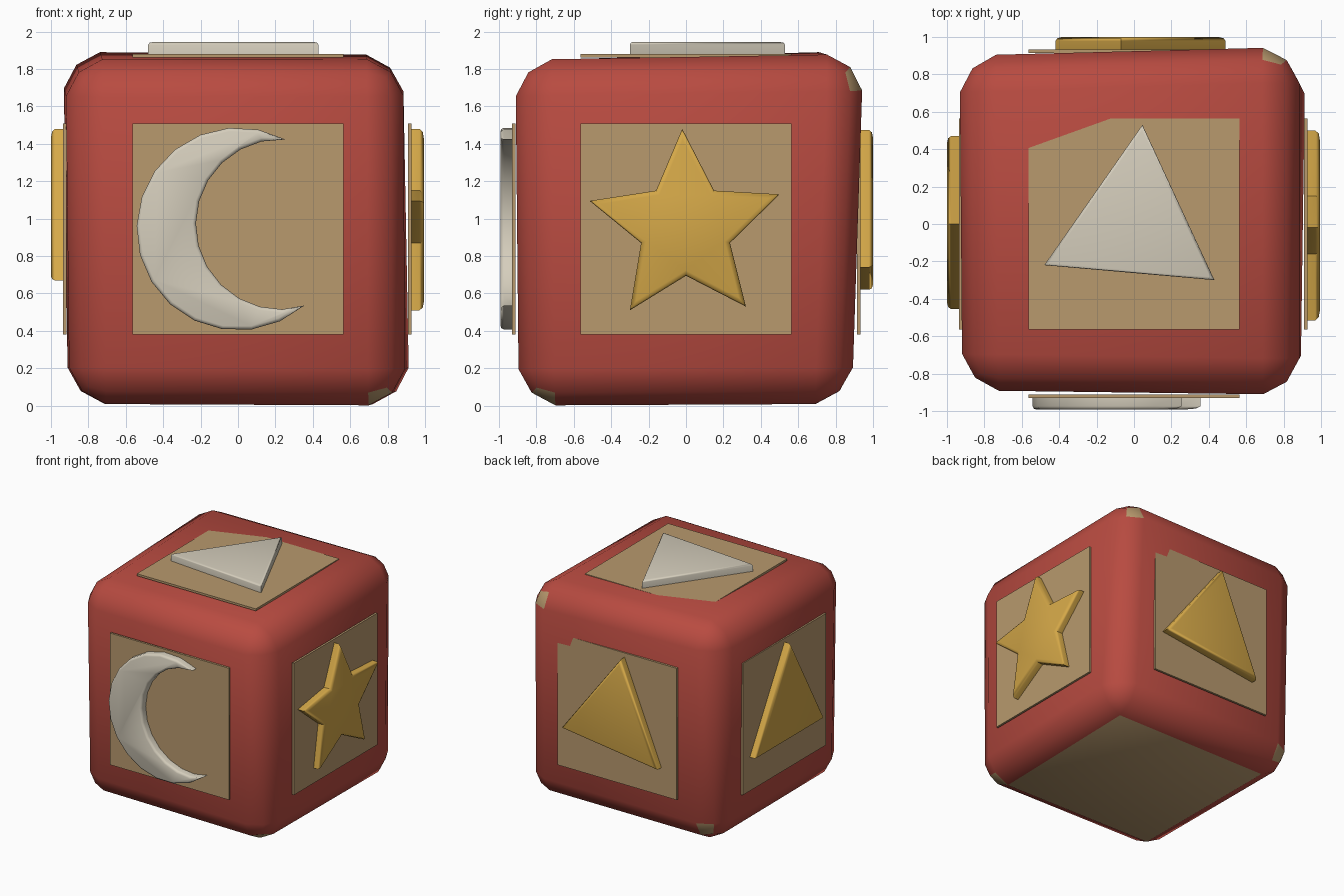
import bpy, bmesh
from math import radians, cos, sin
from mathutils import Vector

if "Cube" in bpy.data.objects:
    bpy.data.objects.remove(bpy.data.objects["Cube"])


def material(name, r, g, b):
    m = bpy.data.materials.new(name)
    m.use_nodes = True
    m.diffuse_color = (r, g, b, 1)
    bsdf = next(n for n in m.node_tree.nodes if n.type == "BSDF_PRINCIPLED")
    bsdf.inputs["Base Color"].default_value = (r, g, b, 1)
    bsdf.inputs["Roughness"].default_value = 0.8
    return m


red = material("red paint", 0.48, 0.07, 0.052)
tan = material("tan wood", 0.48, 0.32, 0.155)
gold = material("gold", 0.66, 0.39, 0.065)
ivory = material("ivory", 0.66, 0.61, 0.50)


def finish(bm, name, mats, angle=50):
    bmesh.ops.recalc_face_normals(bm, faces=bm.faces[:])
    mesh = bpy.data.meshes.new(name)
    bm.to_mesh(mesh)
    bm.free()
    for m in mats:
        mesh.materials.append(m)
    obj = bpy.data.objects.new(name, mesh)
    bpy.context.collection.objects.link(obj)
    bpy.ops.object.select_all(action="DESELECT")
    obj.select_set(True)
    bpy.context.view_layer.objects.active = obj
    bpy.ops.object.shade_smooth_by_angle(angle=radians(angle))
    return obj


# Each side maps outline coordinates (u, v) and outward depth d to space
SIDES = {
    "front": lambda u, v, d: Vector((u, -d, v)),
    "back": lambda u, v, d: Vector((u, d, v)),
    "left": lambda u, v, d: Vector((d, u, v)),
    "right": lambda u, v, d: Vector((-d, u, v)),
    "top": lambda u, v, d: Vector((u, v, d)),
}


def prism(name, side, outline, inner, outer, mat, bevel=0.0):
    """Outline extruded outward, with an optional rounded outer rim."""
    place = SIDES[side]
    bm = bmesh.new()
    base = bm.faces.new([bm.verts.new(place(u, v, inner)) for u, v in outline])
    ext = bmesh.ops.extrude_face_region(bm, geom=[base], use_keep_orig=True)["geom"]
    moved = [e for e in ext if isinstance(e, bmesh.types.BMVert)]
    bmesh.ops.translate(bm, verts=moved, vec=place(0, 0, outer) - place(0, 0, inner))
    bmesh.ops.recalc_face_normals(bm, faces=bm.faces[:])
    if bevel:
        rim = [e for e in bm.edges if all(v in moved for v in e.verts)]
        bmesh.ops.bevel(bm, geom=rim, offset=bevel, segments=2, profile=0.5,
                        affect="EDGES", clamp_overlap=True)
    return finish(bm, name, [mat])


# Block body: hand-carved, slightly uneven box with rounded edges
corners = [(-0.90, -0.88, 0.01), (0.89, -0.895, 0.0), (0.92, 0.885, 0.01), (-0.91, 0.89, 0.01),
           (-0.92, -0.89, 1.845), (0.885, -0.915, 1.85), (0.88, 0.955, 1.878), (-0.935, 0.90, 1.898)]
bm = bmesh.new()
vs = [bm.verts.new(c) for c in corners]
bm.faces.new(vs[3::-1])
bm.faces.new(vs[4:])
for i in range(4):
    j = (i + 1) % 4
    bm.faces.new((vs[i], vs[j], vs[j + 4], vs[i + 4]))
bmesh.ops.bevel(bm, geom=bm.edges[:], offset=0.195, segments=2, profile=0.42,
                affect="EDGES", clamp_overlap=True, material=0)
bm.normal_update()


def nearest(items, point, where):
    return min(items, key=lambda i: (where(i) - Vector(point)).length)


# Bare wood: the underside and three chipped corners
for spot in ((0, 0, 0), (0.80, -0.79, 0.08), (0.78, 0.87, 1.74), (-0.80, 0.85, 0.16)):
    nearest(bm.faces, spot, lambda f: f.calc_center_median()).material_index = 1

# Fold the two warped sides along a diagonal
for normal, a, b in (((0, 0, 1), (-1, -1, 2), (1, 1, 2)), ((0, 1, 0), (1, 1, 2), (-1, 1, 0))):
    side = max(bm.faces, key=lambda f: f.normal.dot(Vector(normal)) * f.calc_area())
    ends = [nearest(side.verts, p, lambda v: v.co) for p in (a, b)]
    bmesh.utils.face_split(side, *ends)
finish(bm, "block_body", [red, tan])

# Square backing panels
half = 0.565
square = [(-half, -half), (half, -half), (half, half), (-half, half)]
for side, depth in (("front", 0.93), ("back", 0.933), ("left", 0.928), ("right", 0.935), ("top", 1.88)):
    lift = 0 if side == "top" else 0.945
    prism(side + "_panel", side, [(u, v + lift) for u, v in square], depth - 0.018, depth, tan)


# Crescent between two arcs
def arc(cx, cy, r, start, end, steps):
    angles = [radians(start + (end - start) * i / steps) for i in range(steps + 1)]
    return [(cx + r * cos(a), cy + r * sin(a)) for a in angles]


crescent = arc(0, 0.945, 0.542, 62, 311, 15) + arc(0.23, 0.97, 0.455, 286, 88, 13)[1:-1]
prism("crescent", "front", crescent, 0.92, 0.992, ivory, 0.018)

# Five-pointed star
star = [(-0.02, 1.48), (0.15, 1.15), (0.50, 1.13), (0.235, 0.87), (0.32, 0.53),
        (0.0, 0.695), (-0.30, 0.51), (-0.24, 0.87), (-0.515, 1.095), (-0.16, 1.15)]
prism("star", "left", star, 0.92, 0.995, gold, 0.025)

# Triangles
prism("right_triangle", "right", [(0, 1.48), (0.47, 0.67), (-0.455, 0.67)], 0.92, 1.0, gold, 0.022)
prism("back_triangle", "back", [(-0.07, 1.475), (0.49, 0.74), (-0.42, 0.62)], 0.92, 1.0, gold, 0.022)
prism("top_triangle", "top", [(0.045, 0.53), (0.43, -0.30), (-0.48, -0.22)], 1.87, 1.945, ivory, 0.015)
